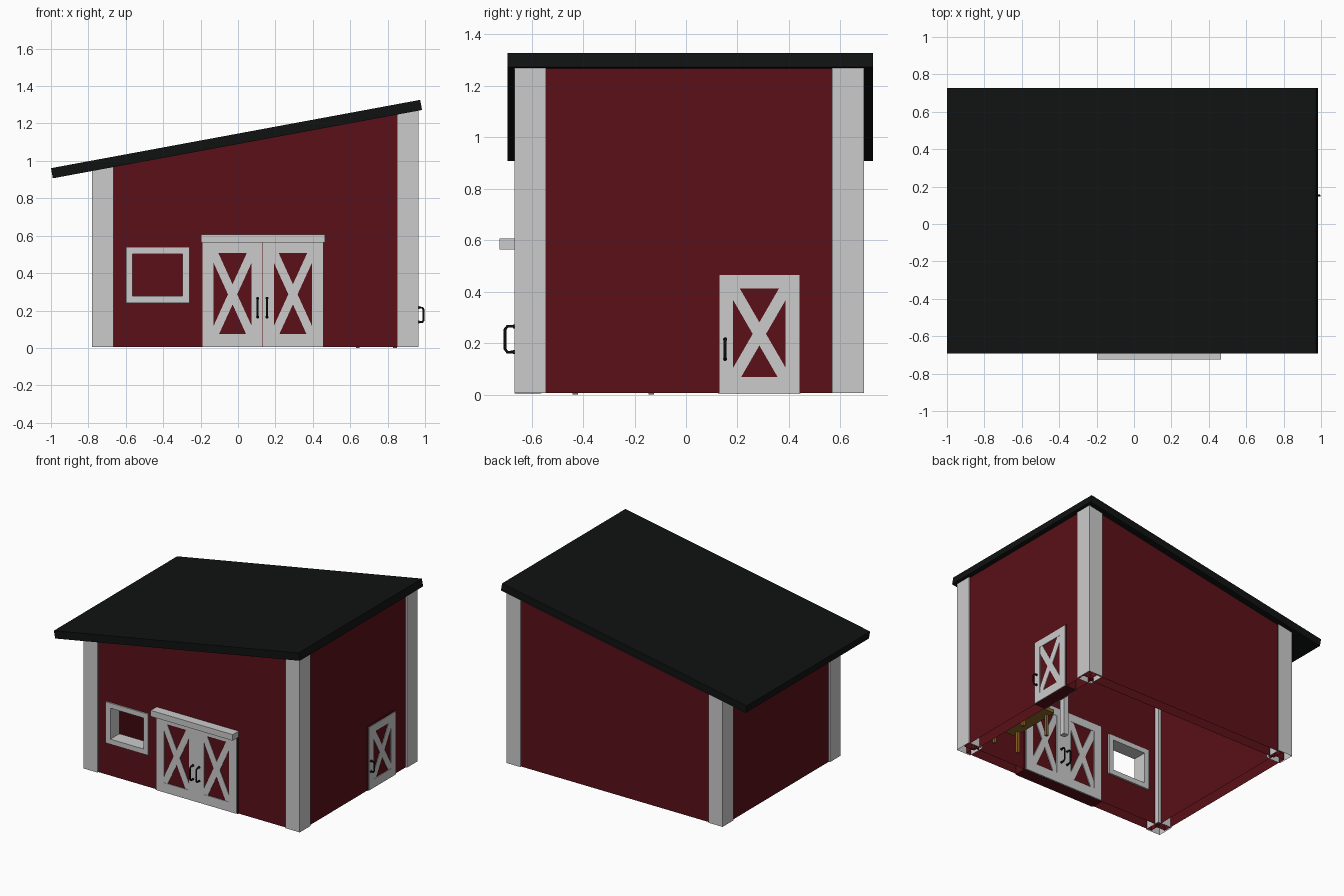
import bpy, bmesh, math
from mathutils import Vector, Matrix

if "Cube" in bpy.data.objects:
    bpy.data.objects.remove(bpy.data.objects["Cube"])

SLOPE = 0.185


def roof_z(x):
    return 1.09 + SLOPE * x


def material(name, rgb):
    m = bpy.data.materials.new(name)
    m.diffuse_color = (*rgb, 1)
    m.use_nodes = True
    m.node_tree.nodes["Principled BSDF"].inputs["Base Color"].default_value = m.diffuse_color
    return m


RED = material("barn_red", (0.1, 0.005, 0.0085))
BLACK = material("roof_black", (0.005, 0.0063, 0.0056))
GOLD = material("golden_wood", (0.27, 0.13, 0.02))


def finish(name, bm, mat=None):
    bmesh.ops.recalc_face_normals(bm, faces=bm.faces[:])
    me = bpy.data.meshes.new(name)
    bm.to_mesh(me)
    bm.free()
    ob = bpy.data.objects.new(name, me)
    bpy.context.collection.objects.link(ob)
    if mat:
        me.materials.append(mat)
    return ob


def add_box(bm, x, y, z, slanted=False):
    """Axis-aligned box from ranges; a slanted box has its top cut to the roof."""
    size = Matrix.Diagonal((x[1] - x[0], y[1] - y[0], z[1] - z[0], 1))
    mid = Vector((sum(x) / 2, sum(y) / 2, sum(z) / 2))
    vs = bmesh.ops.create_cube(bm, size=1, matrix=Matrix.Translation(mid) @ size)["verts"]
    if slanted:
        for v in vs:
            if v.co.z > mid.z:
                v.co.z = roof_z(v.co.x) + 0.006
    return vs


def box(name, x, y, z, mat=None, slanted=False):
    bm = bmesh.new()
    add_box(bm, x, y, z, slanted)
    return finish(name, bm, mat)


def open_bottom(ob):
    """Remove the face resting on the ground."""
    bm = bmesh.new()
    bm.from_mesh(ob.data)
    low = [f for f in bm.faces if f.calc_center_median().z < 0.01]
    bmesh.ops.delete(bm, geom=low, context="FACES")
    bm.to_mesh(ob.data)
    bm.free()


# Facade frames: local x along wall, local y into the building, z up
FRONT = Matrix.Translation((0, -0.667, 0))
RIGHT = Matrix.Translation((0.965, 0, 0)) @ Matrix.Rotation(math.pi / 2, 4, "Z")


def add_frame(bm, u, z, w, d, bottom=None):
    b = w if bottom is None else bottom
    for a in ((u[0], u[0] + w), (u[1] - w, u[1])):
        add_box(bm, a, d, z)
    for h in ((z[0], z[0] + b), (z[1] - w, z[1])):
        add_box(bm, (u[0] + w, u[1] - w), d, h)


def door(name, face, u, z, w):
    """Door leaf: frame with crossed braces."""
    bm = bmesh.new()
    add_frame(bm, u, z, w, (0, 0.105), w + 0.01)
    dx, dz = u[1] - u[0] - 2 * w, z[1] - z[0] - 2 * w
    half = math.hypot(dx, dz) / 2
    for s in (1, -1):
        vs = add_box(bm, (-0.0225, 0.0225), (0.002, 0.103), (-half, half))
        m = Matrix.Translation((sum(u) / 2, 0, sum(z) / 2)) @ Matrix.Rotation(s * math.atan2(dx, dz), 4, "Y")
        bmesh.ops.transform(bm, matrix=m, verts=vs)
    bm.transform(face)
    finish(name, bm)


def handle(name, face, u, z, out, base):
    """Bent bar handle with round mounts."""
    cu = bpy.data.curves.new(name, "CURVE")
    cu.dimensions = "3D"
    cu.bevel_depth, cu.bevel_resolution, cu.use_fill_caps = 0.0055, 2, True
    e = base + (out - base) * 0.75
    pts = [(base, z[0]), (e, z[0]), (out, z[0] + 0.012), (out, z[1] - 0.012), (e, z[1]), (base, z[1])]
    sp = cu.splines.new("POLY")
    sp.points.add(len(pts) - 1)
    for p, (d, h) in zip(sp.points, pts):
        p.co = (u, d, h, 1)
    cu.materials.append(BLACK)
    ob = bpy.data.objects.new(name, cu)
    ob.matrix_world = face
    bpy.context.collection.objects.link(ob)
    bm = bmesh.new()
    for h in z:
        m = Matrix.Translation((u, base, h)) @ Matrix.Rotation(math.pi / 2, 4, "X")
        bmesh.ops.create_cone(bm, cap_ends=True, segments=12, radius1=0.008, radius2=0.008, depth=0.01, matrix=m)
    bm.transform(face)
    finish(name + "_mounts", bm, BLACK)


# Walls
front = box("front_wall", (-0.70, 0.89), (-0.657, -0.575), (0.006, 1), RED, True)
walls = [front,
         box("back_wall", (-0.70, 0.89), (0.60, 0.682), (0.006, 1), RED, True),
         box("left_wall", (-0.77, -0.688), (-0.60, 0.62), (0.006, 1), RED, True),
         box("right_wall", (0.873, 0.955), (-0.60, 0.62), (0.006, 1), RED, True)]

# Window opening
cutter = box("window_cutter", (-0.58, -0.28), (-0.8, -0.4), (0.26, 0.52))
cutter.hide_render = True
mod = front.modifiers.new("window", "BOOLEAN")
mod.operation, mod.object, mod.solver = "DIFFERENCE", cutter, "EXACT"
bpy.context.view_layer.objects.active = front
bpy.ops.object.modifier_apply(modifier=mod.name)
bpy.data.objects.remove(cutter)

# Window frame
bm = bmesh.new()
add_frame(bm, (-0.60, -0.26), (0.24, 0.54), 0.037, (0, 0.105))
bm.transform(FRONT)
finish("window_frame", bm)

# Corner posts
for xn, xs in (("left", (-0.78, -0.665)), ("right", (0.85, 0.965))):
    for yn, ys in (("front", (-0.667, -0.543)), ("back", (0.568, 0.692))):
        walls.append(box(f"{yn}_{xn}_post", xs, ys, (0.006, 1), None, True))
for ob in walls:
    open_bottom(ob)

# Inner support post
box("centre_post", (0.528, 0.568), (-0.082, -0.042), (0.006, 1), None, True)

# Roof slab
L = 1.974 * math.hypot(1, SLOPE)
roof = box("roof", (-L / 2, L / 2), (-0.693, 0.727), (0, 0.055), BLACK)
roof.location = (-0.003, 0, roof_z(-0.003))
roof.rotation_euler.y = -math.atan(SLOPE)

# Double door with header rail, inside and outside handles
door("left_front_door", FRONT, (-0.19, 0.132), (0.005, 0.568), 0.06)
door("right_front_door", FRONT, (0.1325, 0.455), (0.005, 0.568), 0.06)
box("door_rail", (-0.197, 0.465), (-0.725, -0.655), (0.563, 0.607))
box("front_door_casing", (-0.203, 0.463), (-0.662, -0.57), (0.004, 0.58), RED)
for n, u in (("left", 0.105), ("right", 0.155)):
    handle(n + "_front_handle", FRONT, u, (0.165, 0.265), -0.036, 0)
    handle(n + "_front_inner_handle", FRONT, u, (0.165, 0.265), 0.141, 0.105)

# Side door
door("side_door", RIGHT, (0.13, 0.44), (0.006, 0.465), 0.053)
box("side_door_casing", (0.868, 0.96), (0.125, 0.445), (0.005, 0.476), RED)
handle("side_handle", RIGHT, 0.152, (0.138, 0.215), -0.028, 0)
handle("side_inner_handle", RIGHT, 0.152, (0.138, 0.215), 0.133, 0.105)

# Wooden bench inside
box("bench_top", (0.62, 0.86), (-0.48, -0.08), (0.155, 0.18), GOLD)
for i, x in enumerate((0.64, 0.84)):
    for j, y in enumerate((-0.43, -0.135)):
        box(f"bench_leg_{i}{j}", (x - 0.01, x + 0.01), (y - 0.01, y + 0.01), (0, 0.16), GOLD)
